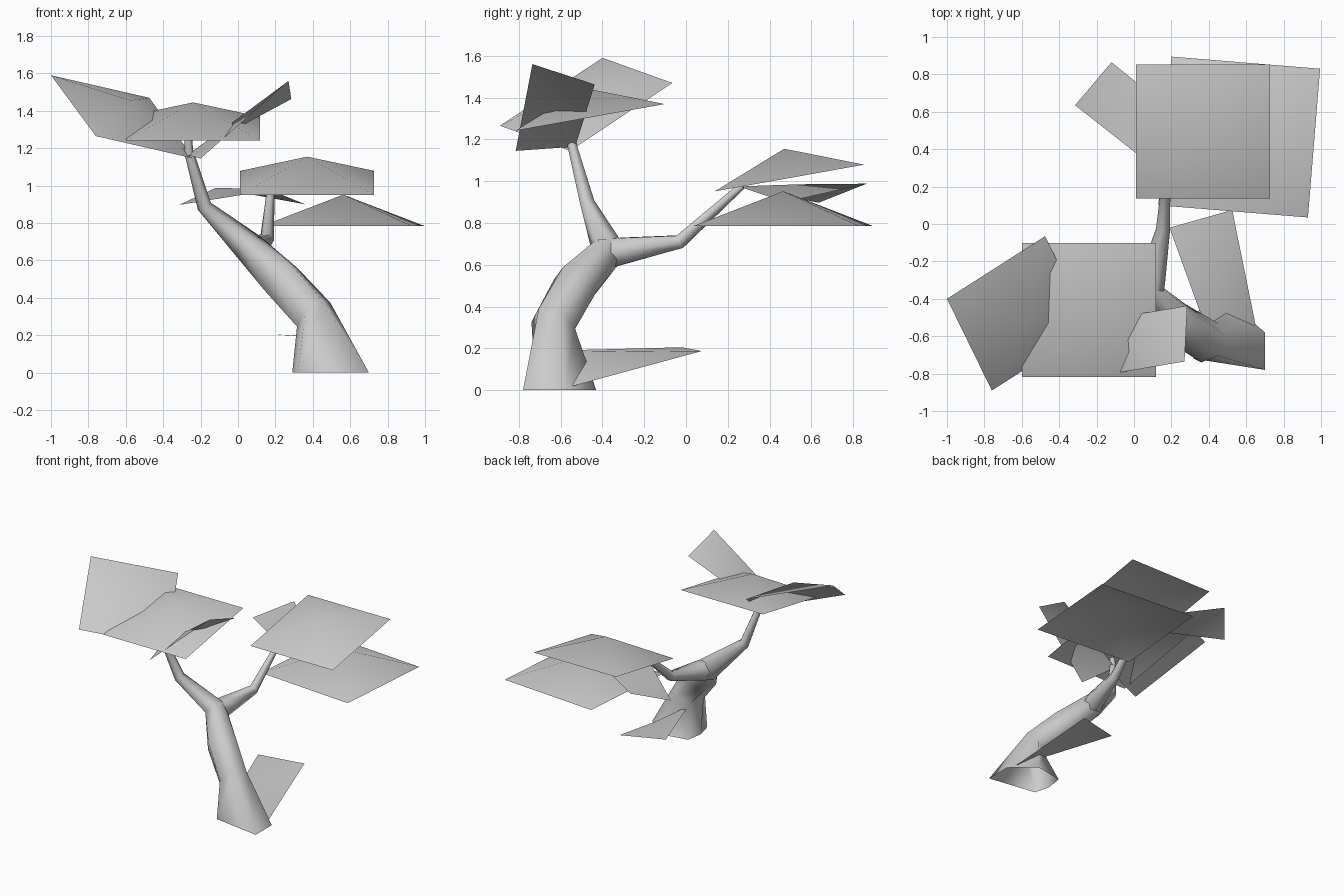
import bpy
from mathutils import Vector
from math import cos, sin, tau

cube = bpy.data.objects.get("Cube")
if cube:
    bpy.data.objects.remove(cube)

# One plain grey for the whole tree
grey = bpy.data.materials.new("plain_grey")
grey.use_nodes = True
GREY = (0.6, 0.6, 0.6, 1)
grey.diffuse_color = GREY
grey.node_tree.nodes["Principled BSDF"].inputs["Base Color"].default_value = GREY

SIDES = 6


def make_object(name, verts, faces):
    mesh = bpy.data.meshes.new(name)
    mesh.from_pydata(verts, [], faces)
    mesh.materials.append(grey)
    mesh.shade_smooth()
    obj = bpy.data.objects.new(name, mesh)
    bpy.context.collection.objects.link(obj)
    return obj


def ring(centre, tangent, radius):
    """Six points around a path, square to its direction."""
    t = tangent.normalized()
    u = Vector((1, 0, 0))
    u = (u - t * u.dot(t)).normalized()
    v = t.cross(u)
    angles = [tau * i / SIDES for i in range(SIDES)]
    return [centre + (u * cos(a) + v * sin(a)) * radius for a in angles]


def limb(name, path, base=None):
    """Tapered tube along (x, y, z, radius) points, open at both ends."""
    pts = [Vector(p[:3]) for p in path]
    rings = [[Vector(p) for p in base]] if base else []
    for i, p in enumerate(pts):
        before = (p - pts[i - 1]).normalized() if i else Vector()
        after = (pts[i + 1] - p).normalized() if i + 1 < len(pts) else Vector()
        rings.append(ring(p, before + after, path[i][3]))
    faces = []
    for r in range(len(rings) - 1):
        for i in range(SIDES):
            j = (i + 1) % SIDES
            a, b = r * SIDES, (r + 1) * SIDES
            faces.append((a + i, a + j, b + j, b + i))
    return make_object(name, [p for one in rings for p in one], faces)


def leaf(name, corners, peak):
    """Four-sided sheet with a raised middle, corners anticlockwise."""
    fan = [(i, (i + 1) % 4, 4) for i in range(4)]
    return make_object(name, list(corners) + [peak], fan)


# Trunk flares to a wide foot and runs on into the upper branch
foot = [(0.70, -0.58, 0), (0.53, -0.43, 0), (0.31, -0.47, 0),
        (0.29, -0.60, 0), (0.32, -0.72, 0), (0.70, -0.78, 0)]
limb("trunk", [(0.405, -0.635, 0.31, 0.115), (0.23, -0.53, 0.50, 0.115),
               (0.06, -0.37, 0.67, 0.085), (-0.18, -0.47, 0.89, 0.04),
               (-0.265, -0.55, 1.19, 0.025), (-0.265, -0.56, 1.25, 0.02)], foot)
limb("back_branch", [(0.07, -0.40, 0.65, 0.085), (0.10, -0.28, 0.67, 0.07),
                     (0.155, -0.03, 0.71, 0.038), (0.175, 0.27, 0.98, 0.02)])

# Two matching tilted square canopies, one on each branch
for name, x, y, z in (("back_canopy", 0.37, 0.495, 1.015),
                      ("front_canopy", -0.24, -0.46, 1.305)):
    h, dz = 0.358, 0.064
    leaf(name, [(x - h, y - h, z - dz), (x + h, y - h, z - dz),
                (x + h, y + h, z + dz), (x - h, y + h, z + dz)],
         (x, y - 0.025, z + 0.14))

# Level sheet under the back canopy
leaf("lower_back_canopy", [(0.13, 0.10, 0.785), (0.93, 0.035, 0.785),
                           (0.995, 0.83, 0.785), (0.20, 0.895, 0.785)],
     (0.563, 0.465, 0.952))

# Steep sheet at the far right of the tree
leaf("side_canopy", [(-1.0, -0.40, 1.59), (-0.76, -0.89, 1.265),
                     (-0.235, -0.555, 1.145), (-0.475, -0.065, 1.47)],
     (-0.575, -0.515, 1.456))

# Small twisted leaves
leaf("small_front_leaf", [(0.27, -0.735, 1.56), (0.285, -0.437, 1.463),
                          (-0.27, -0.53, 1.165), (-0.20, -0.815, 1.145)],
     (0.0, -0.63, 1.36))
leaf("small_back_leaf", [(-0.12, 0.865, 0.988), (-0.315, 0.635, 0.897),
                         (0.175, 0.25, 0.975), (0.36, 0.475, 0.90)],
     (0.02, 0.55, 0.985))
leaf("root_leaf", [(0.525, 0.075, 0.187), (0.19, -0.02, 0.205),
                   (0.40, -0.60, 0.19), (0.65, -0.54, 0.02)],
     (0.45, -0.26, 0.185))
